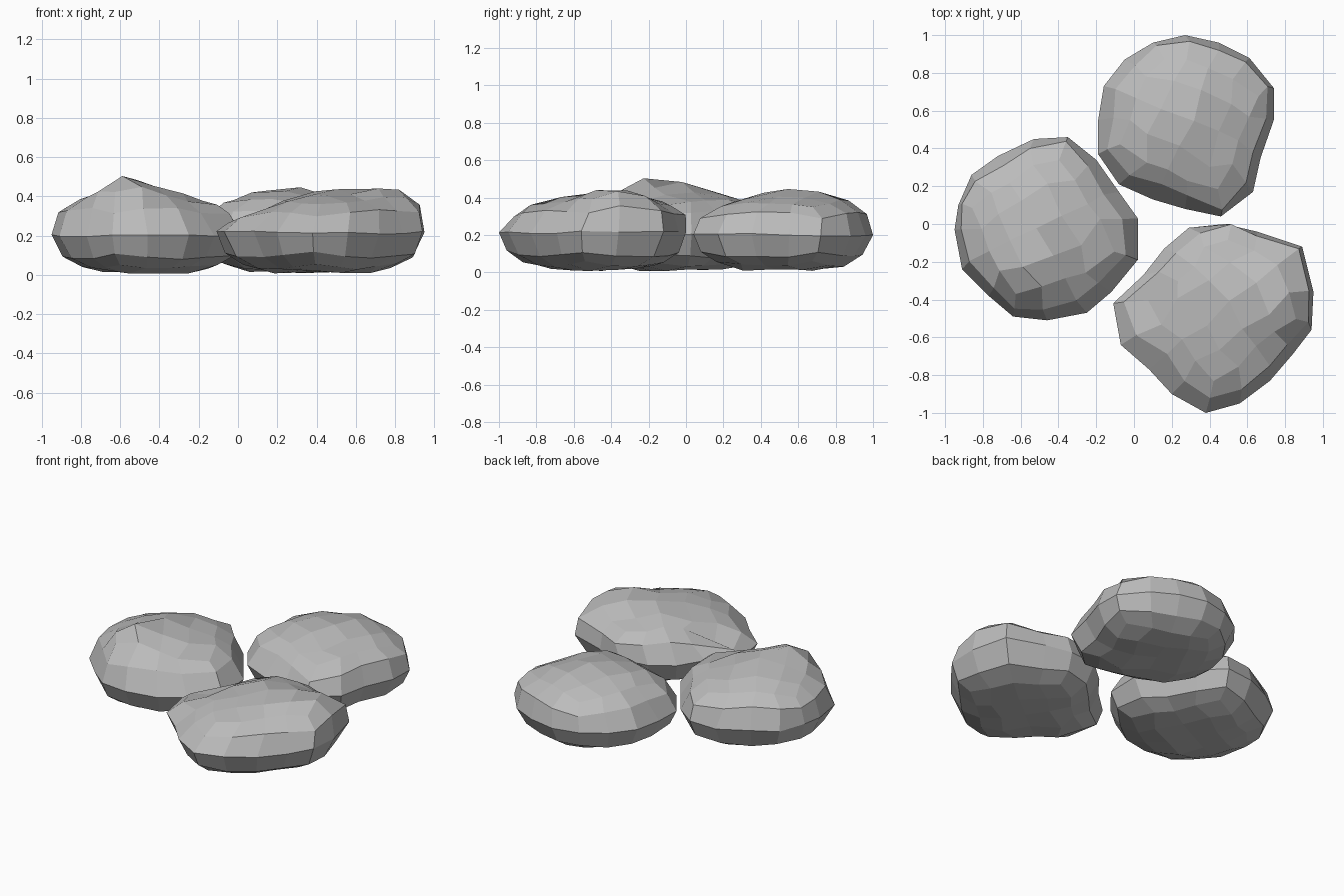
import bpy, bmesh, math, random
from mathutils import Vector

cube = bpy.data.objects.get("Cube")
if cube:
    bpy.data.objects.remove(cube, do_unlink=True)

stone = bpy.data.materials.new("stone_grey")
stone.use_nodes = True
grey = (0.5, 0.5, 0.5, 1)
stone.diffuse_color = grey
stone.node_tree.nodes["Principled BSDF"].inputs["Base Color"].default_value = grey

# Widest outline of each rock, counterclockwise; every fourth point is a corner
LEFT = [(-.35, .46), (-.53, .45), (-.72, .36), (-.86, .26), (-.93, .1), (-.95, -.03),
        (-.91, -.24), (-.77, -.38), (-.64, -.49), (-.46, -.51), (-.25, -.47), (-.12, -.36),
        (.02, -.19), (.02, .03), (-.08, .17), (-.2, .34)]
BACK = [(.1, .96), (-.05, .87), (-.16, .73), (-.19, .55), (-.19, .37), (-.08, .21),
        (.1, .13), (.27, .08), (.46, .04), (.63, .17), (.67, .35), (.74, .55),
        (.74, .72), (.61, .88), (.45, .96), (.27, 1)]
FRONT = [(.48, 0), (.29, -.02), (.16, -.13), (.05, -.27), (-.11, -.42), (-.07, -.64),
         (.08, -.77), (.2, -.9), (.38, -1), (.56, -.95), (.72, -.83), (.84, -.69),
         (.94, -.56), (.95, -.36), (.89, -.12), (.65, -.04)]


def perimeter_index(x, y):
    """Place of a grid point on its square ring, counted from the +x +y corner."""
    m = max(abs(x), abs(y))
    if m < 0.01:
        return 0
    u, v = x / m, y / m
    if v > 0.99:
        t = (1 - u) * 2
    elif u < -0.99:
        t = 4 + (1 - v) * 2
    elif v < -0.99:
        t = 8 + (u + 1) * 2
    else:
        t = 12 + (v + 1) * 2
    return round(t) % 16


def rock(name, outline, waist, top, lean, bumps, seed):
    """Gridded cube rounded into a flattened, leaning boulder that follows the outline."""
    rng = random.Random(seed)
    points = [Vector(p) for p in outline]
    centre = sum(points, Vector((0, 0))) / len(points)
    bm = bmesh.new()
    bmesh.ops.create_cube(bm, size=2)
    bmesh.ops.subdivide_edges(bm, edges=bm.edges[:], cuts=3, use_grid_fill=True)
    for v in bm.verts:
        n = v.co.normalized()
        reach = math.hypot(n.x, n.y)
        spoke = points[perimeter_index(v.co.x, v.co.y)] - centre
        if n.z > 0.01:
            rise = n.z ** 0.8
            spot = centre + spoke * reach ** 1.35 + Vector(lean) * rise
            height = top - waist
            for bx, by, lift, width in bumps:
                distance = (spot - Vector((bx, by))).length
                height += lift * math.exp(-(distance / width) ** 2)
            z = waist + height * rise + rng.uniform(-.008, .008)
            spot += Vector((rng.uniform(-.015, .015), rng.uniform(-.015, .015)))
        else:
            # Undercut base
            spot = centre + spoke * reach ** 1.4
            z = max(waist * (1 - 1.1 * abs(n.z) ** 0.75), 0.015) + rng.uniform(-.008, .008)
        v.co = (spot.x, spot.y, z)
    bmesh.ops.recalc_face_normals(bm, faces=bm.faces[:])
    mesh = bpy.data.meshes.new(name)
    bm.to_mesh(mesh)
    bm.free()
    mesh.materials.append(stone)
    obj = bpy.data.objects.new(name, mesh)
    bpy.context.collection.objects.link(obj)


# Bumps: x, y, lift, width
rock("left_rock", LEFT, .2, .45, (-.03, .01),
     [(-.58, -.3, .13, .15), (-.5, 0, .025, .12)], 3)
rock("back_rock", BACK, .2, .43, (.03, .02),
     [(.27, .75, .02, .2), (.05, .5, .03, .2)], 5)
rock("front_rock", FRONT, .215, .43, (.06, .06),
     [(.33, -.3, .02, .15), (.83, -.38, .1, .18), (0, -.42, -.11, .2)], 8)
